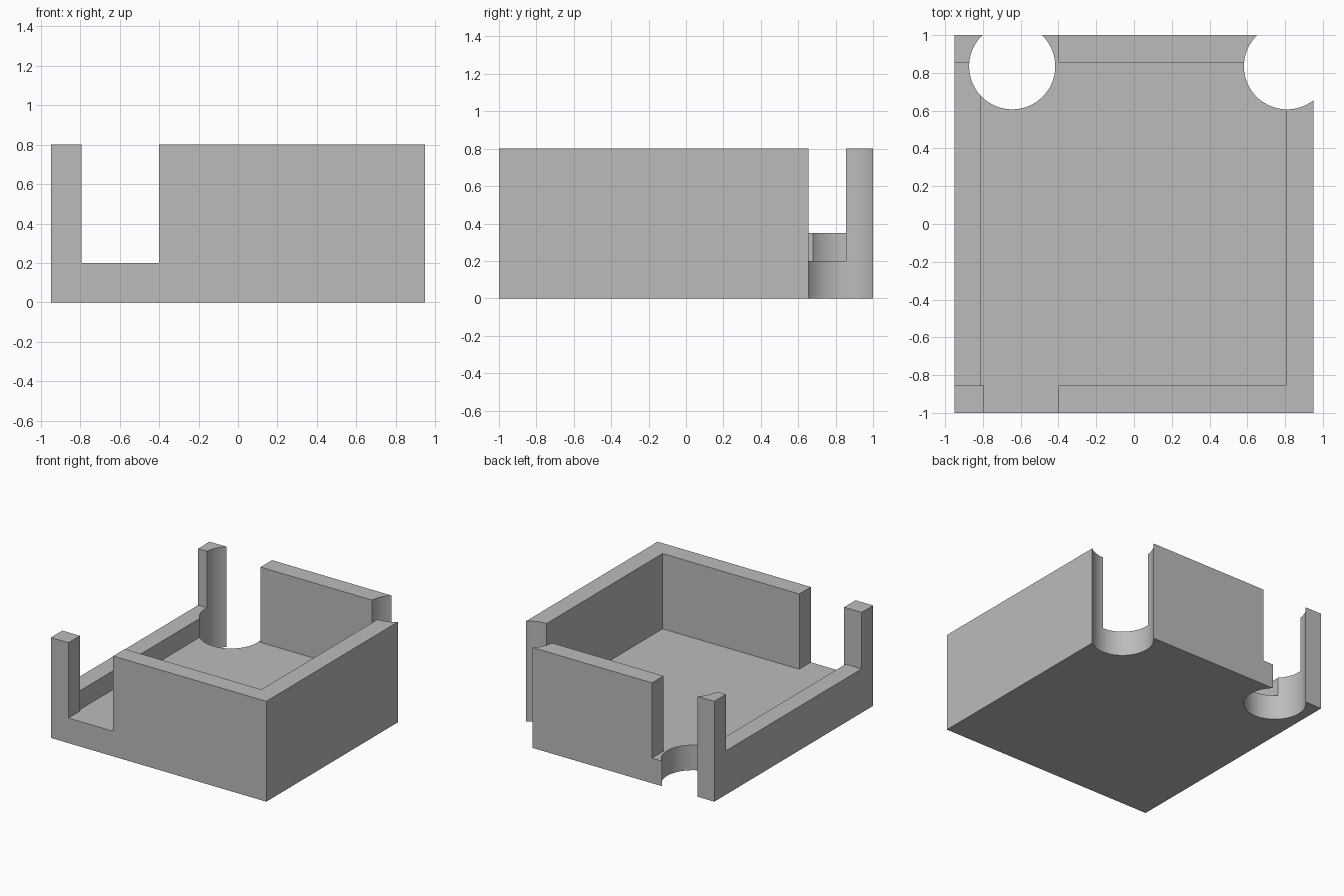
import bpy
from mathutils import Vector

cube = bpy.data.objects.get("Cube")
if cube:
    bpy.data.objects.remove(cube, do_unlink=True)

# Overall sizes
HALF_X, HALF_Y, HEIGHT = 0.95, 1.0, 0.8
FLOOR, LOW_RIM, INNER_Y = 0.2, 0.35, 0.855
ABOVE = HEIGHT + 0.3

grey = bpy.data.materials.new("plain_grey")
grey.use_nodes = True
colour = (0.5, 0.5, 0.5, 1)
grey.diffuse_color = colour
grey.node_tree.nodes["Principled BSDF"].inputs["Base Color"].default_value = colour


def box(name, low, high):
    low, high = Vector(low), Vector(high)
    bpy.ops.mesh.primitive_cube_add(size=1, location=(low + high) / 2)
    ob = bpy.context.object
    ob.name = name
    ob.scale = high - low
    bpy.ops.object.transform_apply(location=True, scale=True, rotation=False)
    ob.data.materials.append(grey)
    return ob


def round_cutter(name, x, y, radius):
    bpy.ops.mesh.primitive_cylinder_add(vertices=96, radius=radius, depth=3, location=(x, y, 0))
    ob = bpy.context.object
    ob.name = name
    ob.data.materials.append(grey)
    return ob


def carve(target, cutter):
    cutter.hide_render = True
    mod = target.modifiers.new("carve", 'BOOLEAN')
    mod.operation, mod.solver, mod.object = 'DIFFERENCE', 'EXACT', cutter
    bpy.context.view_layer.objects.active = target
    bpy.ops.object.modifier_apply(modifier=mod.name)
    bpy.data.objects.remove(cutter, do_unlink=True)


# Solid block that becomes the open tray
tray = box("tray_body", (-HALF_X, -HALF_Y, 0), (HALF_X, HALF_Y, HEIGHT))

# Hollow, lowered right wall, and the notch through front and back walls
carve(tray, box("cavity_cutter", (-0.81, -INNER_Y, FLOOR), (0.805, INNER_Y, ABOVE)))
carve(tray, box("low_wall_cutter", (-1.2, -INNER_Y, LOW_RIM), (-0.7, INNER_Y, ABOVE)))
carve(tray, box("notch_cutter", (-0.795, -1.2, FLOOR), (-0.4, 1.2, ABOVE)))

# Round clearances through the back wall and floor
for x in (-0.645, 0.81):
    carve(tray, round_cutter("round_cutter", x, 0.835, 0.228))

# Keep flat walls crisp and curved cuts smooth
bpy.ops.object.select_all(action='DESELECT')
tray.select_set(True)
bpy.context.view_layer.objects.active = tray
bpy.ops.object.shade_smooth_by_angle()
